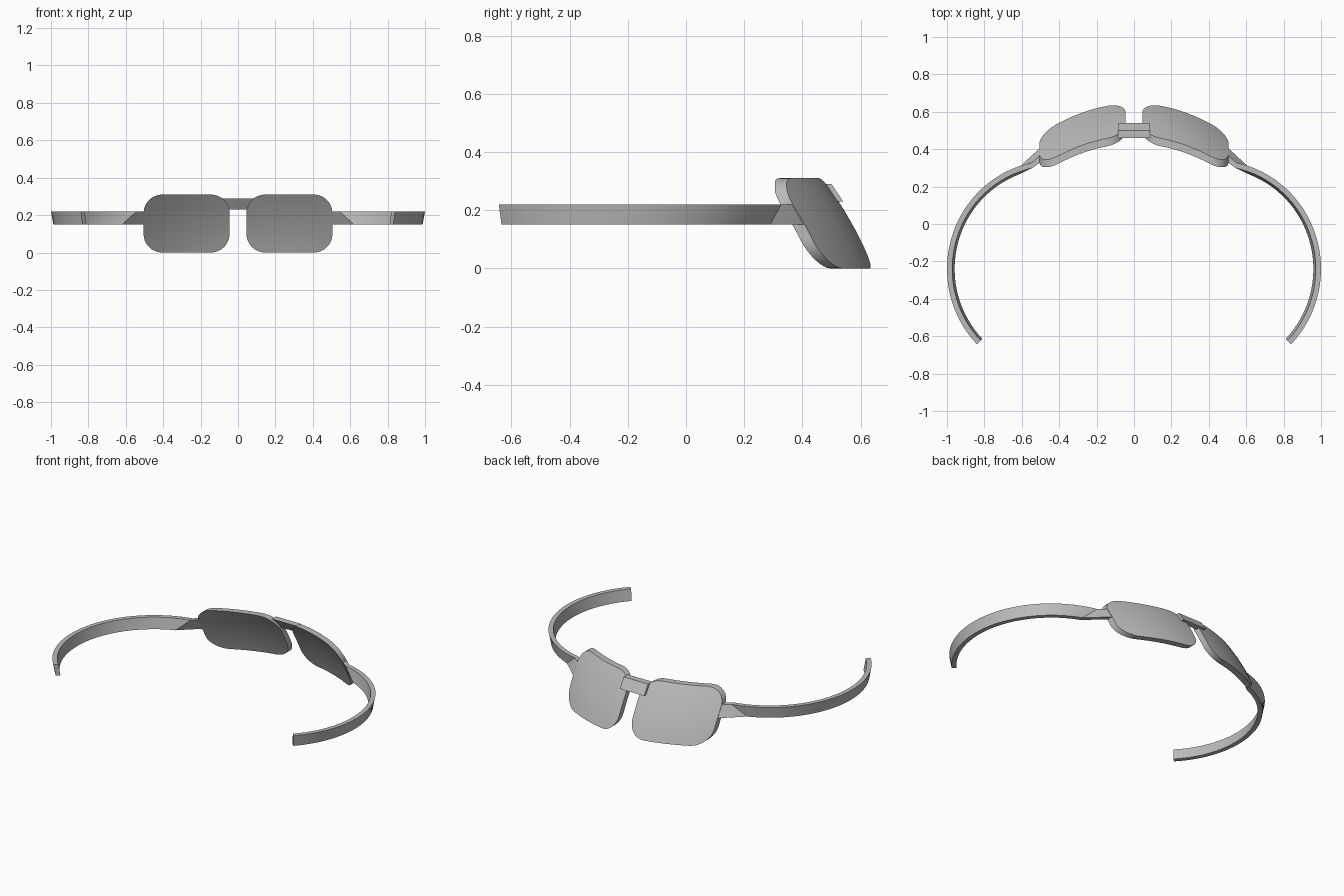
import bpy, bmesh
from math import sin, cos, pi, radians, sqrt

cube = bpy.data.objects.get("Cube")
if cube:
    bpy.data.objects.remove(cube, do_unlink=True)

grey = bpy.data.materials.new("mid grey")
grey.use_nodes = True
grey.diffuse_color = (0.5, 0.5, 0.5, 1)
grey.node_tree.nodes["Principled BSDF"].inputs["Base Color"].default_value = (0.5, 0.5, 0.5, 1)


def loft(name, rings, mirror=True):
    """Skin a row of closed sections, cap both ends, optionally mirror in x."""
    bm = bmesh.new()
    rows = [[bm.verts.new(p) for p in ring] for ring in rings]
    n = len(rows[0])
    for a, b in zip(rows, rows[1:]):
        for i in range(n):
            j = (i + 1) % n
            bm.faces.new((a[i], a[j], b[j], b[i]))
    bm.faces.new(rows[0])
    bm.faces.new(rows[-1])
    bmesh.ops.recalc_face_normals(bm, faces=bm.faces)
    mesh = bpy.data.meshes.new(name)
    bm.to_mesh(mesh)
    bm.free()
    mesh.materials.append(grey)
    obj = bpy.data.objects.new(name, mesh)
    bpy.context.collection.objects.link(obj)
    bpy.ops.object.select_all(action='DESELECT')
    obj.select_set(True)
    bpy.context.view_layer.objects.active = obj
    bpy.ops.object.shade_smooth_by_angle(angle=radians(18))
    if mirror:
        mod = obj.modifiers.new("Mirror", 'MIRROR')
        mod.use_mirror_merge = False
    return obj


def outer_y(x, z):
    """Slanted, wrapped outer surface of the pads."""
    return 0.645 - 0.65 * x * x - 0.4 * z - 0.52 * z * z


def inner_y(x, z):
    return max(outer_y(x, z) - 0.042, 0.305)


# Curved pads with a rounded rectangular outline
X0, X1, HEIGHT, R = 0.045, 0.505, 0.31, 0.1
STEPS, ROWS = 8, 10
corner = [R * (1 - cos(pi / 2 * i / STEPS)) for i in range(STEPS + 1)]
middle = [X0 + R + (X1 - X0 - 2 * R) * i / STEPS for i in range(1, STEPS)]
columns = [X0 + c for c in corner] + middle + [X1 - c for c in reversed(corner)]
rings = []
for x in columns:
    d = max(0, R - min(x - X0, X1 - x))
    cut = R - sqrt(max(0, R * R - d * d))
    heights = [cut + (HEIGHT - 2 * cut) * k / ROWS for k in range(ROWS + 1)]
    front = [(x, max(outer_y(x, z), 0.325), z) for z in heights]
    back = [(x, inner_y(x, z), z) for z in reversed(heights)]
    rings.append(front + back)
loft("pad", rings)

# Short bridge joining the pads
loft("bridge", [[(x, 0.5, 0.29), (x, 0.54, 0.23), (x, 0.5, 0.23), (x, 0.46, 0.29)]
                for x in (-0.085, 0.085)], mirror=False)

# Side straps: flared joint at the pad, then a long arc around the sides
TOP, BOTTOM, THICK, LEAN = 0.22, 0.15, 0.028, 0.013


def arc(angle, inset, z):
    a = radians(angle)
    return (0.43 + (0.57 - inset) * sin(a), -0.24 + (0.58 - inset) * cos(a), z)


rings = []
for x in (0.47, 0.505):
    rings.append([(x, outer_y(x, TOP) - 0.003, TOP), (x, outer_y(x, BOTTOM) - 0.003, BOTTOM),
                  (x, inner_y(x, BOTTOM) + 0.003, BOTTOM), (x, inner_y(x, TOP) + 0.003, TOP)])
SEGMENTS, END = 32, 134
for i in range(SEGMENTS + 1):
    t = i / SEGMENTS
    high = 12 + (END - 12) * t
    low = 21 + (END - 21) * t
    rings.append([arc(high, 0, TOP), arc(low, LEAN, BOTTOM),
                  arc(low, LEAN + THICK, BOTTOM), arc(high, THICK, TOP)])
loft("side_strap", rings)
